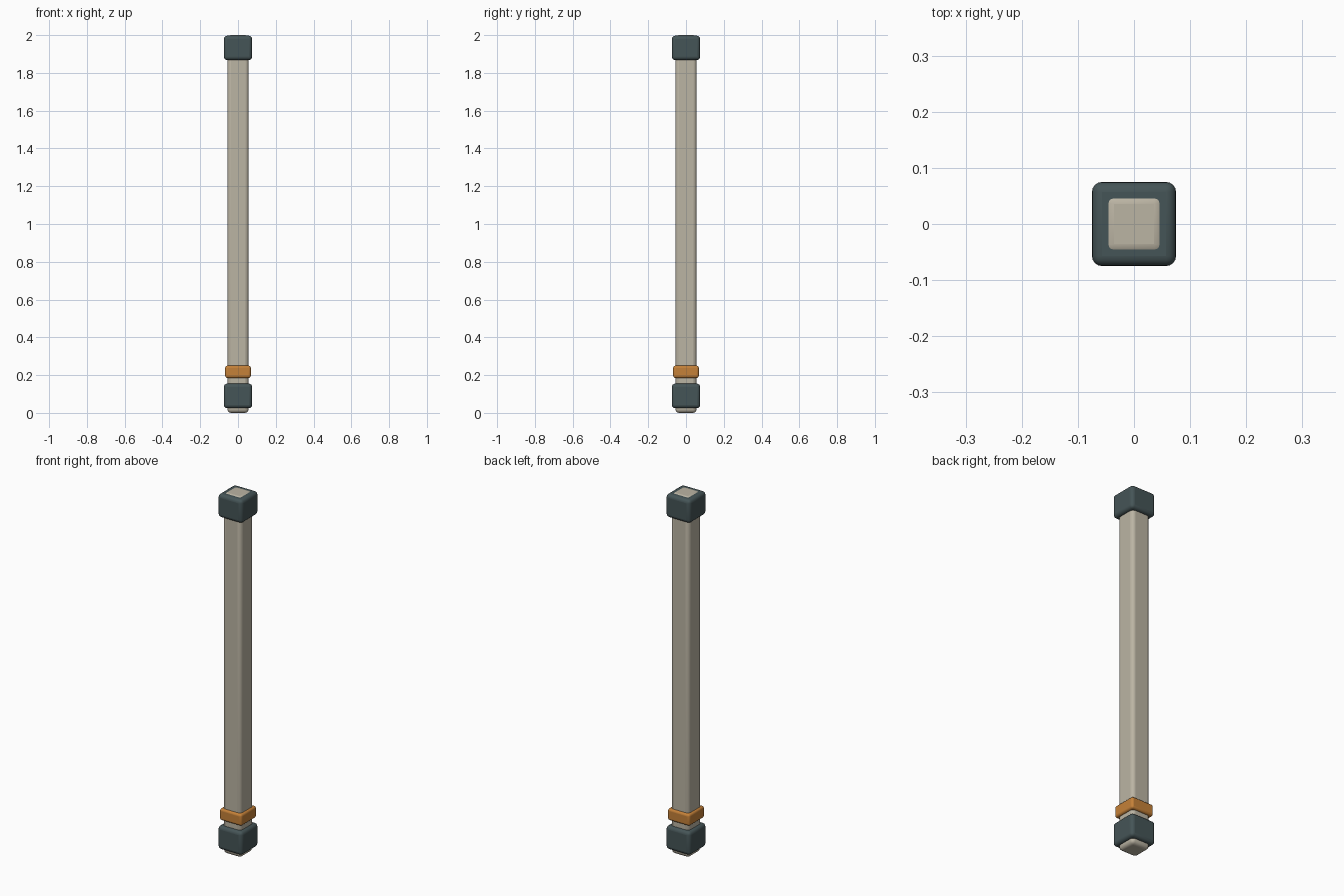
import bpy

if "Cube" in bpy.data.objects:
    bpy.data.objects.remove(bpy.data.objects["Cube"])


def material(name, color):
    m = bpy.data.materials.new(name)
    m.diffuse_color = (*color, 1)
    m.use_nodes = True
    m.node_tree.nodes["Principled BSDF"].inputs["Base Color"].default_value = m.diffuse_color
    return m


def rounded_block(name, half, z0, z1, radius, mat):
    # Square block with rounded edges between heights z0 and z1
    bpy.ops.mesh.primitive_cube_add(size=1, location=(0, 0, (z0 + z1) / 2))
    ob = bpy.context.object
    ob.name = name
    ob.scale = (2 * half, 2 * half, z1 - z0)
    bpy.ops.object.transform_apply(location=False, rotation=False, scale=True)
    bev = ob.modifiers.new("rounding", 'BEVEL')
    bev.width = radius
    bev.segments = 4
    ob.data.materials.append(mat)
    bpy.ops.object.shade_smooth_by_angle()
    return ob


beige = material("beige", (0.50, 0.46, 0.37))
slate = material("slate", (0.06, 0.09, 0.095))
orange = material("orange", (0.56, 0.22, 0.04))

# Long post, just proud of the top cap and showing below the bottom one
rounded_block("post", 0.056, 0.0, 2.0, 0.02, beige)

# End caps
rounded_block("top_cap", 0.075, 1.868, 1.997, 0.018, slate)
rounded_block("bottom_cap", 0.075, 0.025, 0.155, 0.018, slate)

# Accent collar above the bottom cap
rounded_block("collar", 0.068, 0.185, 0.25, 0.012, orange)
